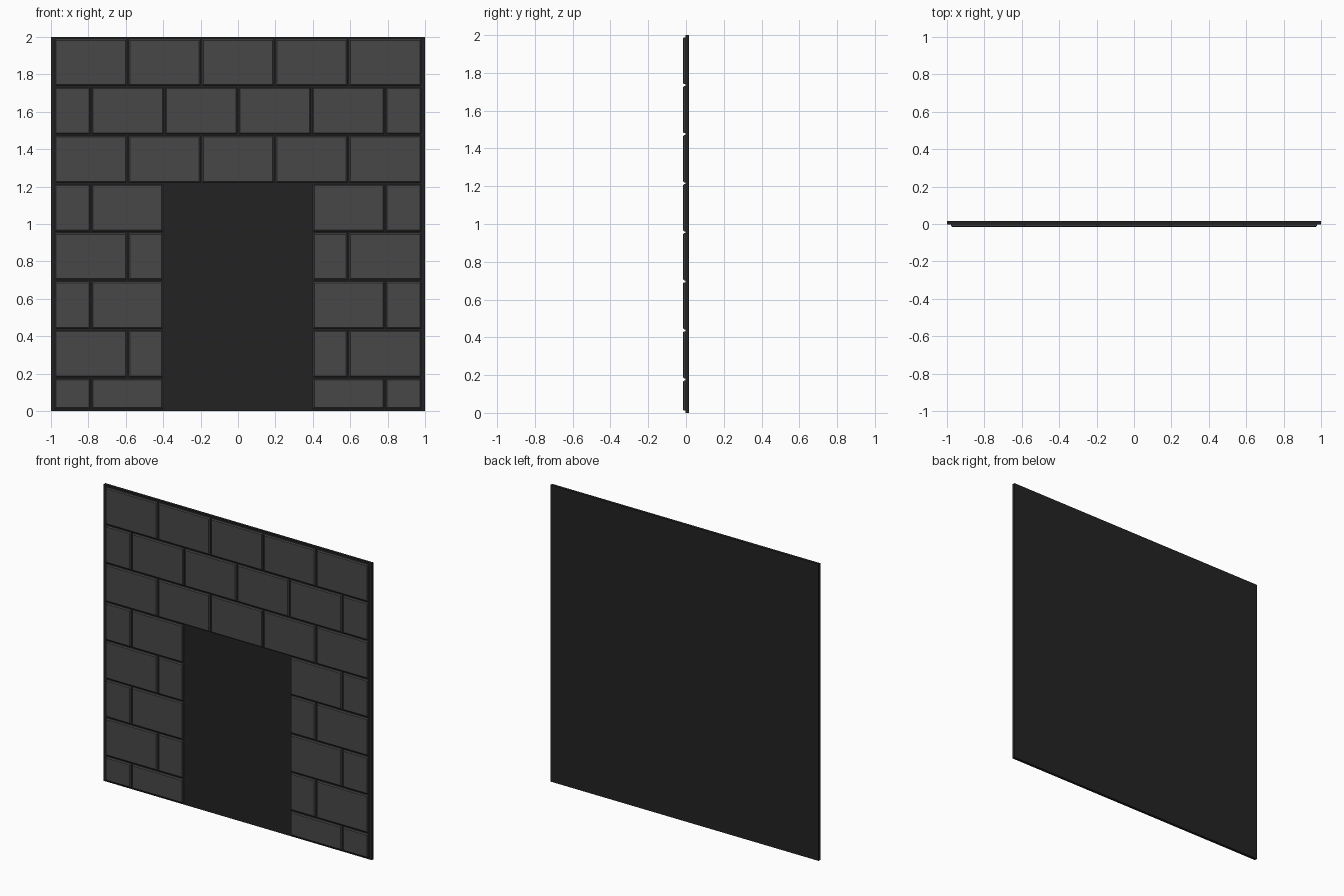
import bpy, bmesh

if "Cube" in bpy.data.objects:
    bpy.data.objects.remove(bpy.data.objects["Cube"])

def material(name, v):
    m = bpy.data.materials.new(name)
    m.diffuse_color = (v, v, v, 1)
    m.use_nodes = True
    m.node_tree.nodes["Principled BSDF"].inputs["Base Color"].default_value = m.diffuse_color
    return m

mortar = material("dark mortar", 0.0165)
stone = material("grey stone", 0.064)

FRONT, SLAB_FRONT, BACK = -0.016, -0.003, 0.016
GAP = 0.010      # joint width
BEVEL = 0.006    # chamfer on the front edges

def add_block(name, x0, x1, y0, y1, z0, z1, mat, bevel=0.0):
    bm = bmesh.new()
    bmesh.ops.create_cube(bm, size=1)
    for v in bm.verts:
        v.co.x = x0 if v.co.x < 0 else x1
        v.co.y = y0 if v.co.y < 0 else y1
        v.co.z = z0 if v.co.z < 0 else z1
    if bevel:
        edges = [e for e in bm.edges if all(abs(v.co.y - y0) < 1e-6 for v in e.verts)]
        bmesh.ops.bevel(bm, geom=edges, offset=bevel, segments=1,
                        affect='EDGES', profile=0.5)
    bmesh.ops.recalc_face_normals(bm, faces=bm.faces[:])
    me = bpy.data.meshes.new(name)
    bm.to_mesh(me)
    bm.free()
    me.materials.append(mat)
    ob = bpy.data.objects.new(name, me)
    bpy.context.collection.objects.link(ob)
    return ob

# Backing slab, also visible as the blank doorway
add_block("backing_slab", -1, 1, SLAB_FRONT, BACK, 0, 2, mortar)

# Courses of stone in running bond, interrupted by the doorway
HALF, DOOR, PITCH = 0.983, 0.402, 0.393
levels = [0.007] + [0.177 + 0.2597 * i for i in range(7)] + [1.993]
for row in range(8):
    z0, z1 = levels[row] + GAP / 2, levels[row + 1] - GAP / 2
    if row % 2:   # full stones at the ends
        joints = [-HALF] + [PITCH * (i - 1.5) for i in range(4)] + [HALF]
    else:         # half stones at the ends
        joints = [-HALF] + [PITCH * (i - 2) for i in range(5)] + [HALF]
    spans = list(zip(joints, joints[1:]))
    if row < 5:   # doorway rows: trim the stones at the jambs
        left = [(a, b if b < -DOOR + 0.02 else -DOOR + GAP / 2)
                for a, b in spans if a < -DOOR - 0.02]
        left[-1] = (left[-1][0], -DOOR + GAP / 2)
        spans = left + [(-b, -a) for a, b in left]
    for n, (a, b) in enumerate(spans):
        add_block(f"stone_{row}_{n}", a + GAP / 2, b - GAP / 2,
                  FRONT, SLAB_FRONT + 0.001, z0, z1, stone, BEVEL)
